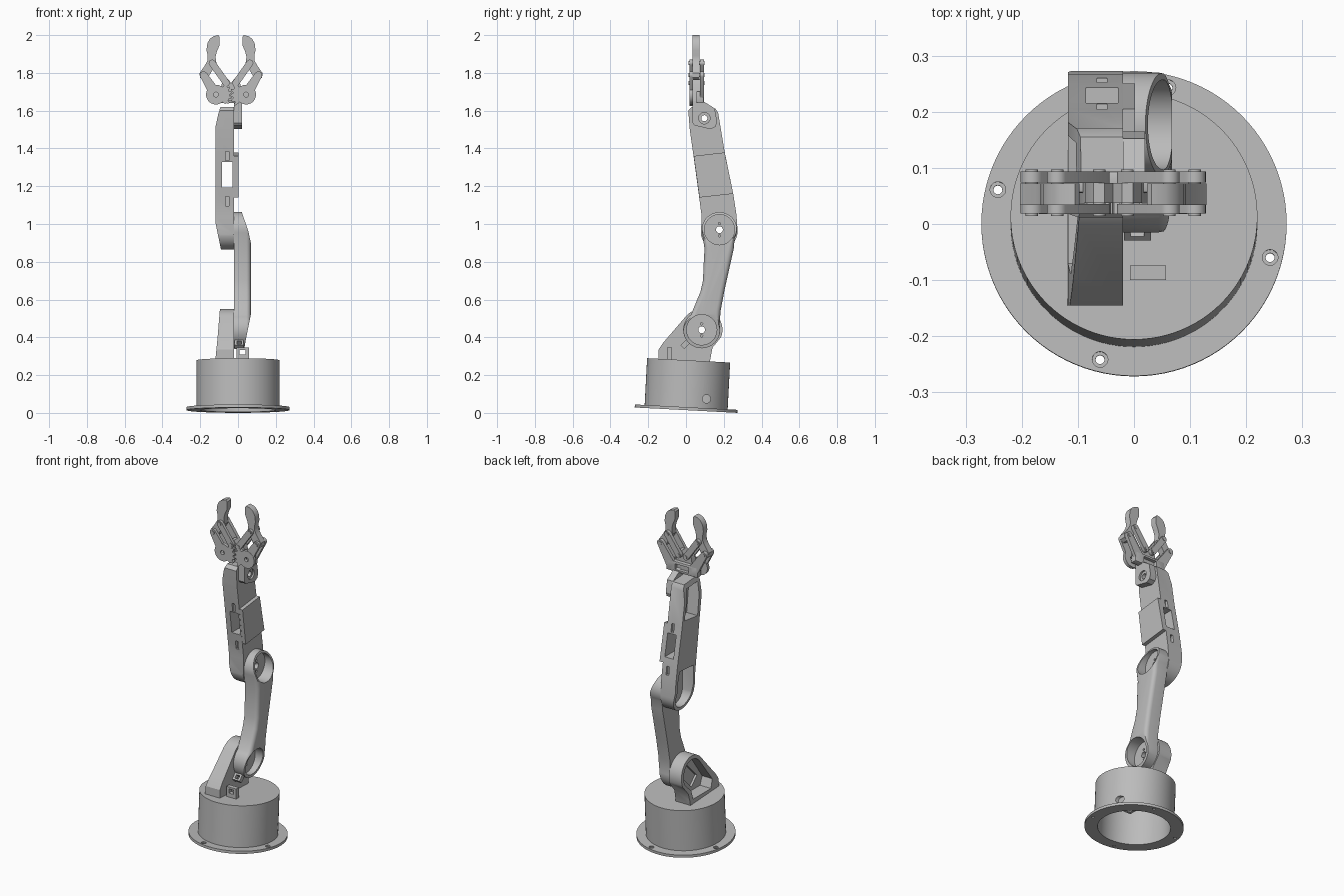
import bpy, bmesh, math
from math import cos, sin, radians

cube = bpy.data.objects.get("Cube")
if cube:
    bpy.data.objects.remove(cube, do_unlink=True)

grey = bpy.data.materials.new("light_grey")
grey.use_nodes = True
grey.diffuse_color = (0.5, 0.5, 0.5, 1)
grey.node_tree.nodes["Principled BSDF"].inputs["Base Color"].default_value = (0.5, 0.5, 0.5, 1)
parts = []


def prism(name, outline, axis, low, high):
    """Extrude a closed outline along an axis; the outline uses the other two axes in order."""
    place = {"x": lambda p, d: (d, p[0], p[1]),
             "y": lambda p, d: (p[0], d, p[1]),
             "z": lambda p, d: (p[0], p[1], d)}[axis]
    bm = bmesh.new()
    bottom = [bm.verts.new(place(p, low)) for p in outline]
    top = [bm.verts.new(place(p, high)) for p in outline]
    bm.faces.new(bottom)
    bm.faces.new(top)
    for i in range(len(outline)):
        j = (i + 1) % len(outline)
        bm.faces.new((bottom[i], bottom[j], top[j], top[i]))
    bmesh.ops.recalc_face_normals(bm, faces=bm.faces)
    mesh = bpy.data.meshes.new(name)
    bm.to_mesh(mesh)
    bm.free()
    mesh.materials.append(grey)
    obj = bpy.data.objects.new(name, mesh)
    bpy.context.collection.objects.link(obj)
    parts.append(obj)
    return obj


def apply_modifier(obj, mod):
    bpy.context.view_layer.objects.active = obj
    bpy.ops.object.modifier_apply(modifier=mod.name)


def combine(obj, tool, operation="DIFFERENCE"):
    mod = obj.modifiers.new("combine", "BOOLEAN")
    mod.operation = operation
    mod.solver = "EXACT"
    mod.object = tool
    apply_modifier(obj, mod)
    parts.remove(tool)
    bpy.data.objects.remove(tool, do_unlink=True)


def bevel(obj, width, segments):
    mod = obj.modifiers.new("bevel", "BEVEL")
    mod.width, mod.segments = width, segments
    mod.limit_method, mod.angle_limit = "ANGLE", radians(60)
    apply_modifier(obj, mod)


def arc(center, r, start, end, n=24):
    steps = [radians(start + (end - start) * i / n) for i in range(n + 1)]
    return [(center[0] + r * cos(a), center[1] + r * sin(a)) for a in steps]


def circle(center, r, n=32):
    return arc(center, r, 0, 360, n)[:-1]


def rect(center, w, h, turn=0):
    c, s = cos(radians(turn)), sin(radians(turn))
    corners = [(-w / 2, -h / 2), (w / 2, -h / 2), (w / 2, h / 2), (-w / 2, h / 2)]
    return [(center[0] + x * c - y * s, center[1] + x * s + y * c) for x, y in corners]


def capsule(a, ra, b, rb):
    t = math.degrees(math.atan2(b[1] - a[1], b[0] - a[0]))
    return arc(b, rb, t - 90, t + 90, 12) + arc(a, ra, t + 90, t + 270, 12)


def cut(obj, outline, axis, low, high):
    combine(obj, prism("cutter", outline, axis, low, high))


# Base: hollow drum with a flange, tilted slightly backwards
base = prism("base_drum", circle((0, 0), .22, 96), "z", .004, .264)
combine(base, prism("flange", circle((0, 0), .272, 96), "z", 0, .016), "UNION")
cut(base, circle((0, 0), .2, 96), "z", -.1, .245)
for i in range(4):
    p = (.25 * cos(radians(76 + 90 * i)), .25 * sin(radians(76 + 90 * i)))
    cut(base, circle(p, .008, 20), "z", -.1, .1)
    cut(base, circle(p, .014, 20), "z", .01, .1)
cut(base, circle((.105, .065), .022), "x", .1, .3)
housing = prism("base_motor_housing", rect((0, 0), .1, .2), "z", .14, .25)
cut(housing, rect((0, 0), .07, .17), "z", .1, .22)
for obj in (base, housing):
    obj.rotation_euler.x = radians(-3)
    obj.location.z = .0145

shoulder, elbow, wrist = (.083, .44), (.177, .97), (.097, 1.56)

# Shoulder bracket: arched block, open on its outer side
bracket = prism("shoulder_bracket",
                [(.125, .265), (-.145, .265), (-.145, .335), (-.122, .37)]
                + arc(shoulder, .11, 140, -20) + [(.14, .345)], "x", -.2, -.02)
combine(bracket, prism("side_profile", [(-.12, .2), (-.118, .3), (-.108, .4), (-.095, .56),
                                        (0, .56), (0, .2)], "y", -1, 1), "INTERSECT")
cut(bracket, [(.1, .3), (-.07, .3), (-.09, .35)] + arc(shoulder, .088, 140, -20) + [(.11, .35)],
    "x", -.3, -.045)
cut(bracket, rect((.04, .4), .15, .075, 45), "x", -.3, -.032)
cut(bracket, circle(shoulder, .018), "x", -.3, .1)

# Lower arm: waisted link with a cup at each end, sloped off at the ends
lower = prism("lower_arm",
              arc(elbow, .093, -30, 190) + [(.098, .87), (.093, .78), (.09, .7), (.076, .64), (.055, .59)]
              + arc(shoulder, .098, 125, 375) + [(.183, .54), (.204, .65), (.235, .79), (.253, .87)],
              "x", -.12, .068)
bevel(lower, .024, 4)
combine(lower, prism("side_profile", [(-.02, .3), (.032, .33), (.04, .38), (.07, .53), (.07, .89),
                                      (.055, .96), (.018, 1.07), (-.02, 1.08)], "y", -1, 1), "INTERSECT")
for joint in (shoulder, elbow):
    cut(lower, circle(joint, .08, 48), "x", 0, .3)
    cut(lower, circle(joint, .018), "x", -.3, .3)
    for dz in (-.032, .032):
        cut(lower, circle((joint[0], joint[1] + dz), .006, 16), "x", -.01, .3)

# Forearm: long shell with a cup at the elbow and an open bay at the wrist
forearm = prism("forearm",
                arc((.175, .962), .098, 190, 365)
                + [(.267, 1.05), (.25, 1.16), (.205, 1.38), (.17, 1.59), (.155, 1.612), (.03, 1.62),
                   (.012, 1.6), (.02, 1.5), (.04, 1.36), (.07, 1.14), (.083, 1.04)], "x", -.118, .1)
combine(forearm, prism("side_profile", [(-.087, .85), (-.118, 1.0), (-.118, 1.52), (-.105, 1.58),
                                        (-.09, 1.63), (-.02, 1.63), (-.02, .85)], "y", -1, 1), "INTERSECT")
combine(forearm, prism("middle_block", [(.041, 1.36), (.205, 1.379), (.25, 1.16), (.071, 1.14)],
                       "x", -.1, .002), "UNION")
cut(forearm, arc((.175, .962), .078, 190, 365) + [(.247, 1.05), (.228, 1.12), (.095, 1.11)], "x", -.3, -.045)
cut(forearm, [(.035, 1.59), (.145, 1.585), (.182, 1.41), (.058, 1.395)], "x", -.3, -.045)
cut(forearm, rect((-.057, 1.26), .057, .135), "y", -1, 1)
for joint in (elbow, wrist):
    cut(forearm, circle(joint, .018), "x", -.3, .3)

# Cable slots above and below the forearm window
for z, front, back in ((1.36, .041, .208), (1.12, .073, .255)):
    for y in (front, back):
        cut(forearm, rect((-.057, z), .018, .05), "y", y - .016, y + .016)

# Cable loops on the base and beside the shoulder
loop = prism("base_cable_loop", rect((.025, .31), .064, .07), "y", -.1, -.074)
cut(loop, rect((.025, .321), .032, .026), "y", -1, 1)
loop = prism("arm_cable_loop", rect((-.005, .363), .028, .04, -45), "x", -.018, .03)
cut(loop, rect((-.005, .363), .1, .022, -45), "x", -.006, .018)

# Wrist plate
plate = prism("wrist_plate", [(.035, 1.66), (.075, 1.66), (.152, 1.612), (.165, 1.54), (.156, 1.515),
                              (.13, 1.502), (.045, 1.522), (.035, 1.535)], "x", -.02, .02)
cut(plate, circle(wrist, .03), "x", .01, .3)
cut(plate, circle(wrist, .016), "x", -.3, .3)

# Gripper body: hub and rear motor mount
mid = -.037
hub = prism("gripper_hub", [(mid + x, z) for x, z in
            [(-.06, 1.65), (.06, 1.65), (.05, 1.74), (.035, 1.768), (.016, 1.768), (0, 1.745),
             (-.016, 1.768), (-.035, 1.768), (-.05, 1.74)]], "y", .037, .073)
mount = prism("gripper_mount", rect((mid, 1.672), .21, .064), "y", .055, .094)
bevel(mount, .006, 2)
cut(mount, rect((mid, 1.672), .09, .034), "y", .074, .2)

# Gripper fingers: geared crank, parallel link and curved claw on each side
claw = [(.145, 1.762), (.165, 1.775), (.166, 1.8), (.138, 1.84), (.125, 1.865), (.123, 1.89), (.13, 1.92),
        (.125, 1.957), (.112, 1.98), (.093, 1.994), (.068, 2), (.06, 1.99), (.061, 1.945), (.074, 1.915),
        (.082, 1.885), (.077, 1.85), (.095, 1.82), (.125, 1.77)]
for side, sign in (("left", 1), ("right", -1)):
    def at(x, z):
        return (mid + sign * x, z)
    gear, outer, inner, tip = at(.08, 1.685), at(.145, 1.788), at(.025, 1.746), at(.1, 1.852)
    prism(side + "_claw", [at(*p) for p in claw], "y", .034, .072)

    teeth = []
    for i in range(72):
        a = radians(5 * i)
        toothed = 135 <= 5 * i <= 225
        r = (.084 if (i // 2 + (sign > 0)) % 2 else .071) if toothed else .052
        teeth.append(at(.08 + r * cos(a), 1.685 + r * sin(a)))
    wheel = prism(side + "_gear", teeth, "y", .018, .037)
    cut(wheel, circle(gear, .013, 20), "y", -1, 1)
    for layer, low, high in (("front", .018, .036), ("back", .073, .094)):
        crank = prism(f"{side}_{layer}_crank", capsule(gear, .03, outer, .02), "y", low + .001, high)
        cut(crank, circle(gear, .013, 20), "y", -1, 1)
        prism(f"{side}_{layer}_link", capsule(inner, .018, tip, .018), "y", low, high)
    for label, p in (("outer", outer), ("inner", inner), ("tip", tip)):
        prism(f"{side}_{label}_pin", circle(p, .011, 20), "y", .014, .097)

# Smooth curved faces, keep edges sharp
bpy.ops.object.select_all(action="DESELECT")
for obj in parts:
    obj.select_set(True)
bpy.context.view_layer.objects.active = base
bpy.ops.object.shade_smooth_by_angle(angle=radians(30))
